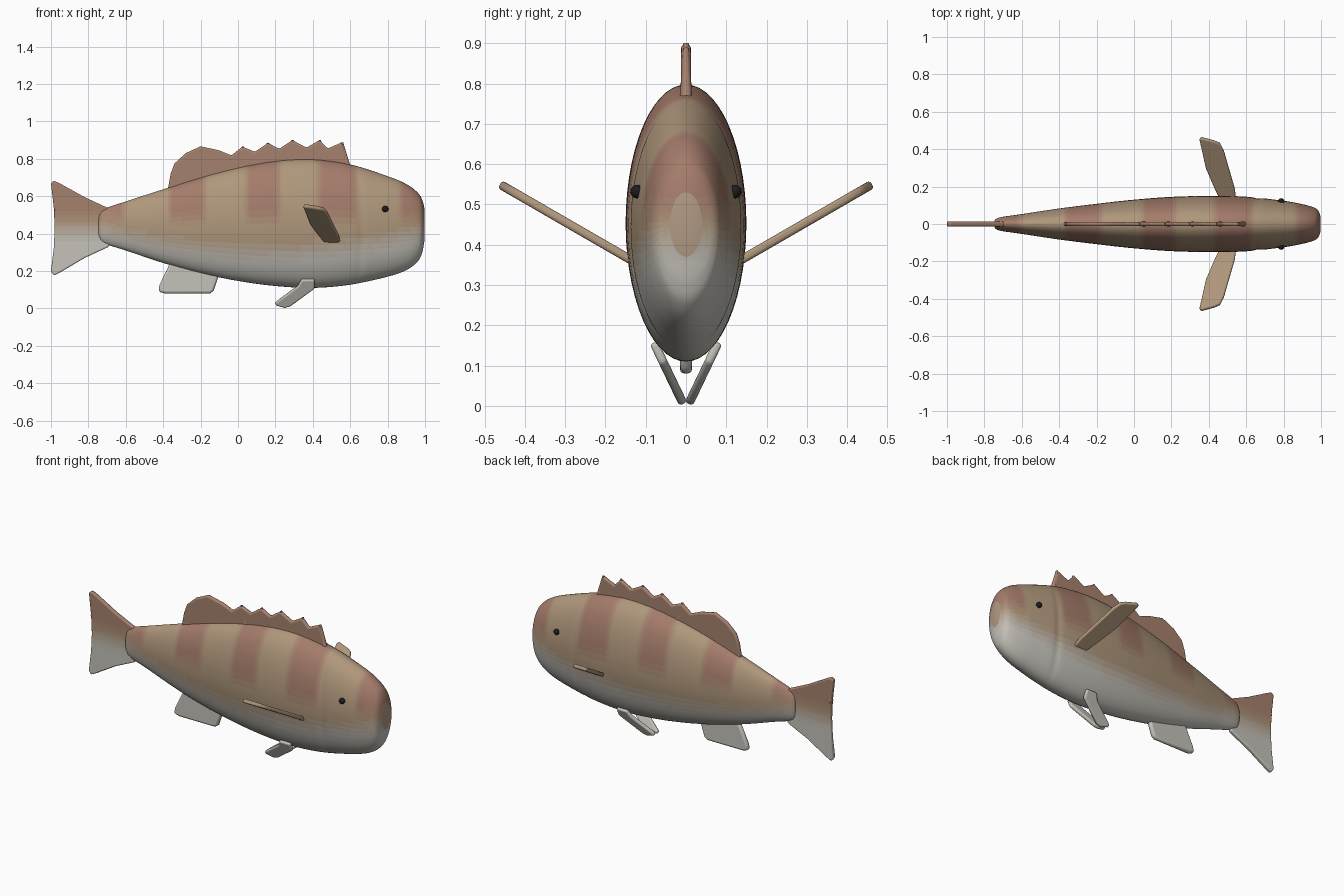
import bpy, bmesh
from math import cos, sin, pi, exp, radians
from mathutils import Vector, Matrix

cube = bpy.data.objects.get("Cube")
if cube:
    bpy.data.objects.remove(cube, do_unlink=True)

TAN = Vector((0.43, 0.31, 0.20))
RED = Vector((0.37, 0.20, 0.145))
PALE = Vector((0.56, 0.54, 0.49))


def material(name, colour):
    mat = bpy.data.materials.get(name)
    if mat is None:
        mat = bpy.data.materials.new(name)
        mat.use_nodes = True
        rgba = (*colour, 1)
        mat.diffuse_color = rgba
        shader = mat.node_tree.nodes["Principled BSDF"]
        shader.inputs["Base Color"].default_value = rgba
        shader.inputs["Roughness"].default_value = 0.6
    return mat


def skin(red, pale):
    """Skin tone blended from tan towards a red band and a pale belly."""
    r, p = round(red * 5), round(pale * 8)
    return material(f"skin_{r}_{p}", TAN.lerp(RED, r / 5).lerp(PALE, p / 8))


def smooth(a, b, v):
    t = min(1, max(0, (v - a) / (b - a)))
    return t * t * (3 - 2 * t)


def finish(name, bm, colour_at):
    """Turn a bmesh into a smooth object coloured face by face."""
    bmesh.ops.recalc_face_normals(bm, faces=bm.faces)
    mesh = bpy.data.meshes.new(name)
    slots = {}
    for face in bm.faces:
        mat = colour_at(face.calc_center_median())
        if mat.name not in slots:
            slots[mat.name] = len(slots)
            mesh.materials.append(mat)
        face.material_index = slots[mat.name]
    bm.to_mesh(mesh)
    bm.free()
    obj = bpy.data.objects.new(name, mesh)
    bpy.context.collection.objects.link(obj)
    bpy.ops.object.select_all(action='DESELECT')
    obj.select_set(True)
    bpy.context.view_layer.objects.active = obj
    bpy.ops.object.shade_smooth_by_angle(angle=radians(50))
    return obj


def mirror(obj):
    mod = obj.modifiers.new("mirror", 'MIRROR')
    mod.use_axis = (False, True, False)


def fin(name, outline, half, colour_at, origin=(0, 0, 0), v_axis=(0, 0, 1), cuts=()):
    """Rounded slab: outline is (x, distance along v_axis) from origin."""
    origin, v = Vector(origin), Vector(v_axis).normalized()
    u = Vector((1, 0, 0))
    n = u.cross(v)
    bm = bmesh.new()
    base = bm.faces.new([bm.verts.new(origin + u * a + v * b - n * half) for a, b in outline])
    new = bmesh.ops.extrude_face_region(bm, geom=[base])["geom"]
    bmesh.ops.translate(bm, vec=n * half * 2,
                        verts=[g for g in new if isinstance(g, bmesh.types.BMVert)])
    for z in cuts:
        bmesh.ops.bisect_plane(bm, geom=bm.verts[:] + bm.edges[:] + bm.faces[:],
                               plane_co=(0, 0, z), plane_no=(0, 0, 1))
    obj = finish(name, bm, colour_at)
    bevel = obj.modifiers.new("round_edges", 'BEVEL')
    bevel.width = half * 0.8
    bevel.segments = 3
    bevel.limit_method = 'ANGLE'
    bevel.angle_limit = radians(40)
    return obj


# Body: stations of x, bottom z, top z and half width
STATIONS = [Vector(s) for s in (
    (-0.747, 0.40, 0.48, 0.012), (-0.74, 0.37, 0.51, 0.025), (-0.71, 0.345, 0.535, 0.037),
    (-0.6, 0.31, 0.572, 0.053), (-0.4, 0.243, 0.637, 0.083), (-0.2, 0.188, 0.70, 0.108),
    (0, 0.147, 0.752, 0.13), (0.2, 0.12, 0.788, 0.145), (0.4, 0.11, 0.797, 0.15),
    (0.6, 0.127, 0.77, 0.146), (0.8, 0.17, 0.707, 0.124), (0.9, 0.205, 0.665, 0.106),
    (0.96, 0.25, 0.62, 0.089), (0.985, 0.30, 0.58, 0.072), (0.998, 0.37, 0.53, 0.04))]
BANDS = ((-0.8, -0.61), (-0.365, -0.18), (0.045, 0.22), (0.43, 0.63), (0.87, 1.1))
STEPS, SIDES = 16, 56


def spline(i, t):
    last = len(STATIONS) - 1
    a, b, c, d = (STATIONS[min(last, max(0, i + k))] for k in (-1, 0, 1, 2))
    return b + t * ((c - a) + t * ((2 * a - 5 * b + 4 * c - d)
                                   + t * (3 * b - a - 3 * c + d))) / 2


def body_colour(p):
    belly = 0.29 + 0.11 * ((p.x - 0.15) / 0.85) ** 2
    pale = 1 - smooth(belly - 0.06, belly + 0.08, p.z)
    band = max(smooth(a - 0.025, a + 0.025, p.x) * (1 - smooth(b - 0.025, b + 0.025, p.x))
               for a, b in BANDS)
    return skin(band * smooth(0.42, 0.54, p.z), pale)


def gill_groove(x, z):
    centre = 0.66 - 0.25 * (z - 0.42) ** 2
    return 1 - 0.035 * exp(-((x - centre) / 0.018) ** 2)


bm = bmesh.new()
rings = []
samples = [spline(i, k / STEPS) for i in range(len(STATIONS) - 1) for k in range(STEPS)]
for x, low, high, half in samples + [STATIONS[-1]]:
    ring = []
    for s in range(SIDES):
        angle = 2 * pi * s / SIDES
        z = (low + high) / 2 + (high - low) / 2 * sin(angle)
        ring.append(bm.verts.new((x, half * cos(angle) * gill_groove(x, z), z)))
    rings.append(ring)
for r0, r1 in zip(rings, rings[1:]):
    for s in range(SIDES):
        t = (s + 1) % SIDES
        bm.faces.new((r0[s], r0[t], r1[t], r1[s]))
bm.faces.new(rings[0])
bm.faces.new(rings[-1])
finish("body", bm, body_colour)

# Tail fin, red above and pale below
fin("tail_fin",
    [(-0.69, 0.33), (-0.69, 0.535), (-0.82, 0.595), (-0.955, 0.67), (-0.985, 0.683),
     (-1, 0.67), (-0.985, 0.54), (-0.98, 0.43), (-0.985, 0.32), (-1, 0.20),
     (-0.985, 0.175), (-0.955, 0.19), (-0.82, 0.27)],
    0.013, lambda p: skin(0.8 * smooth(0.42, 0.56, p.z), 1 - smooth(0.34, 0.49, p.z)),
    cuts=[0.34 + 0.02 * k for k in range(12)])

# Dorsal fin with a scalloped edge, plus a spine up to each point
PEAKS = [(0.024, 0.865), (0.16, 0.885), (0.29, 0.90), (0.436, 0.90), (0.555, 0.888)]
VALLEYS = [(-0.035, 0.818), (0.09, 0.837), (0.22, 0.853), (0.366, 0.86), (0.48, 0.855)]
scallops = [p for pair in zip(VALLEYS, PEAKS) for p in pair]
fin("dorsal_fin",
    [(-0.38, 0.61), (-0.36, 0.72), (-0.34, 0.775), (-0.28, 0.83), (-0.2, 0.867), (-0.1, 0.845)]
    + scallops + [(0.57, 0.85), (0.59, 0.76), (0.4, 0.72), (0, 0.68), (-0.25, 0.60)],
    0.012, lambda p: skin(0.8, 0))
bm = bmesh.new()
for x, z in PEAKS:
    tip, root = Vector((x, 0, z)), Vector((x + 0.035, 0, 0.74))
    turn = (tip - root).to_track_quat('Z', 'Y').to_matrix().to_4x4()
    bmesh.ops.create_cone(bm, cap_ends=True, segments=12, radius1=0.017, radius2=0.007,
                          depth=(tip - root).length,
                          matrix=Matrix.Translation((tip + root) / 2) @ turn)
finish("dorsal_spines", bm, lambda p: skin(0.8, 0))

# Anal fin
fin("anal_fin",
    [(-0.36, 0.25), (-0.42, 0.125), (-0.425, 0.09), (-0.39, 0.08), (-0.15, 0.08),
     (-0.13, 0.095), (-0.105, 0.17), (-0.1, 0.22), (-0.3, 0.28)],
    0.015, lambda p: skin(0, 1))

# Paired side and belly fins
mirror(fin("pectoral_fins",
           [(0.46, -0.02), (0.545, -0.02), (0.54, 0.04), (0.48, 0.28), (0.46, 0.325),
            (0.43, 0.34), (0.36, 0.362), (0.35, 0.35), (0.385, 0.17), (0.43, 0.05)],
           0.011, lambda p: skin(0.1, 0), (0, 0.15, 0.37), (0, 0.866, 0.5)))
mirror(fin("pelvic_fins",
           [(0.41, -0.03), (0.41, 0.025), (0.28, 0.13), (0.25, 0.139), (0.205, 0.125),
            (0.195, 0.112), (0.22, 0.09), (0.32, 0.01), (0.34, -0.03)],
           0.011, lambda p: skin(0, 1), (0, 0.067, 0.13), (0, -0.06, -0.125)))

# Eyes
bm = bmesh.new()
bmesh.ops.create_uvsphere(bm, u_segments=20, v_segments=12, radius=0.017,
                          matrix=Matrix.Translation((0.787, 0.121, 0.532)))
mirror(finish("eyes", bm, lambda p: material("eye_black", (0.012, 0.012, 0.014))))
